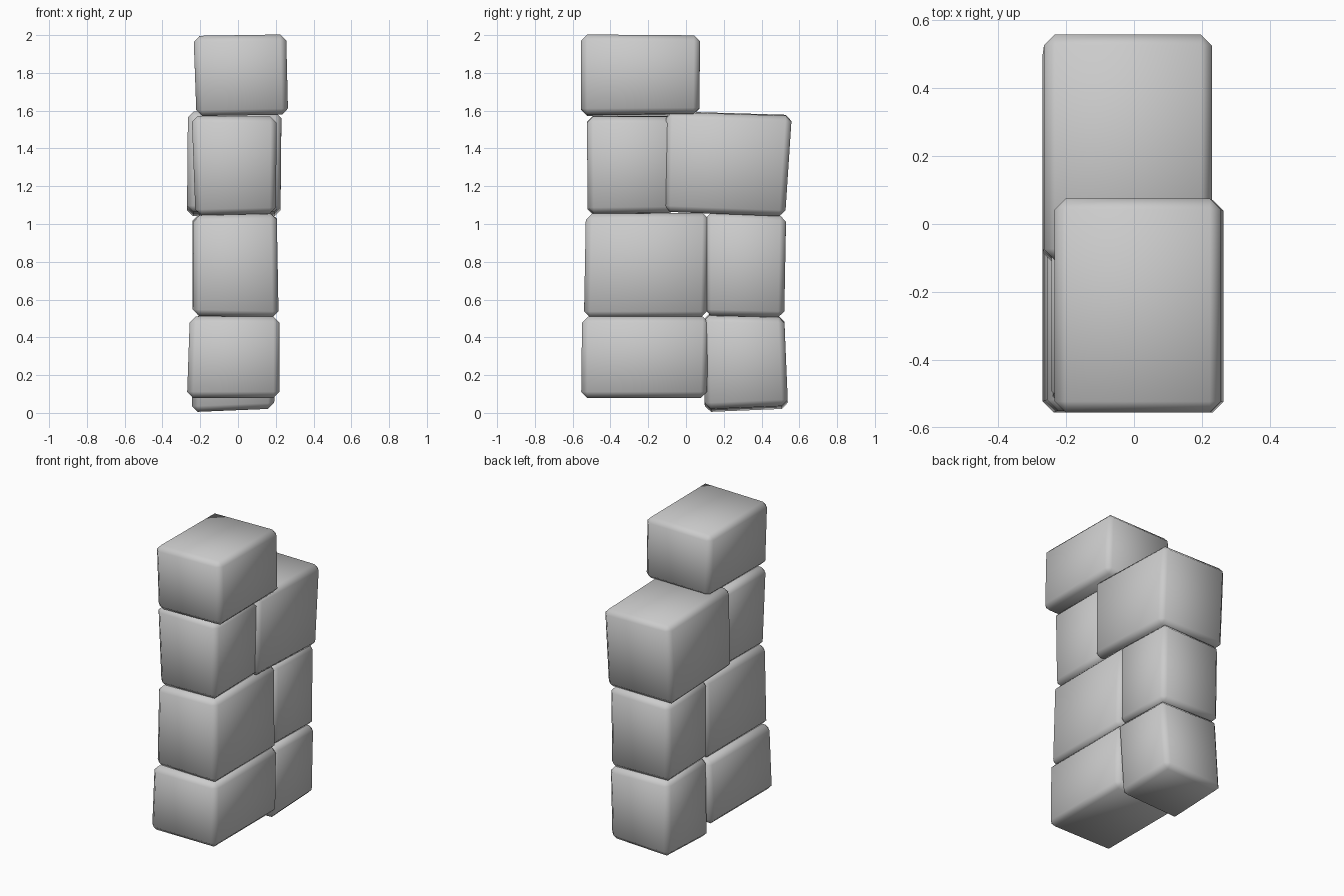
import bpy, bmesh

if "Cube" in bpy.data.objects:
    bpy.data.objects.remove(bpy.data.objects["Cube"])

# Each stone: bottom (x0, x1, y0, y1), top (x0, x1, y0, y1),
# bottom z (front, rear), top z (front, rear), sideways tilt of (bottom, top)
STONES = {
    "bottom_front_stone": ((-.27, .22, -.555, .11), (-.255, .22, -.55, .12), (.08, .08), (.51, .51), (.0, .0)),
    "bottom_rear_stone": ((-.245, .19, .10, .54), (-.23, .215, .09, .52), (.012, .03), (.52, .51), (.018, -.01)),
    "middle_front_stone": ((-.24, .215, -.54, .11), (-.235, .205, -.53, .12), (.51, .51), (1.05, 1.055), (-.01, .01)),
    "middle_rear_stone": ((-.24, .205, .10, .52), (-.24, .205, .10, .53), (.52, .51), (1.055, 1.04), (-.01, .01)),
    "upper_front_stone": ((-.225, .20, -.52, -.06), (-.245, .205, -.525, -.06), (1.05, 1.055), (1.57, 1.57), (.01, -.005)),
    "upper_rear_stone": ((-.27, .225, -.115, .525), (-.265, .23, -.105, .56), (1.065, 1.04), (1.595, 1.575), (.0, -.005)),
    "top_stone": ((-.22, .265, -.555, .07), (-.235, .255, -.555, .075), (1.575, 1.58), (2.0, 1.995), (.008, .008)),
}


def stone(name, bottom, top, z_low, z_high, tilt):
    """Slightly skewed block with chamfered edges and soft shading."""
    bm = bmesh.new()
    bmesh.ops.create_cube(bm, size=2)
    for v in bm.verts:
        sx, sy, sz = (int(c > 0) for c in v.co)
        x0, x1, y0, y1 = top if sz else bottom
        z = (z_high if sz else z_low)[sy]
        v.co = ((x0, x1)[sx], (y0, y1)[sy], z + tilt[sz] * (sx - .5))
    bmesh.ops.bevel(bm, geom=bm.edges[:], offset=.032, segments=1,
                    profile=.5, affect='EDGES')
    bmesh.ops.recalc_face_normals(bm, faces=bm.faces[:])
    for f in bm.faces:
        f.smooth = True
    mesh = bpy.data.meshes.new(name)
    bm.to_mesh(mesh)
    bm.free()
    obj = bpy.data.objects.new(name, mesh)
    bpy.context.collection.objects.link(obj)
    return obj


for stone_name, spec in STONES.items():
    stone(stone_name, *spec)
